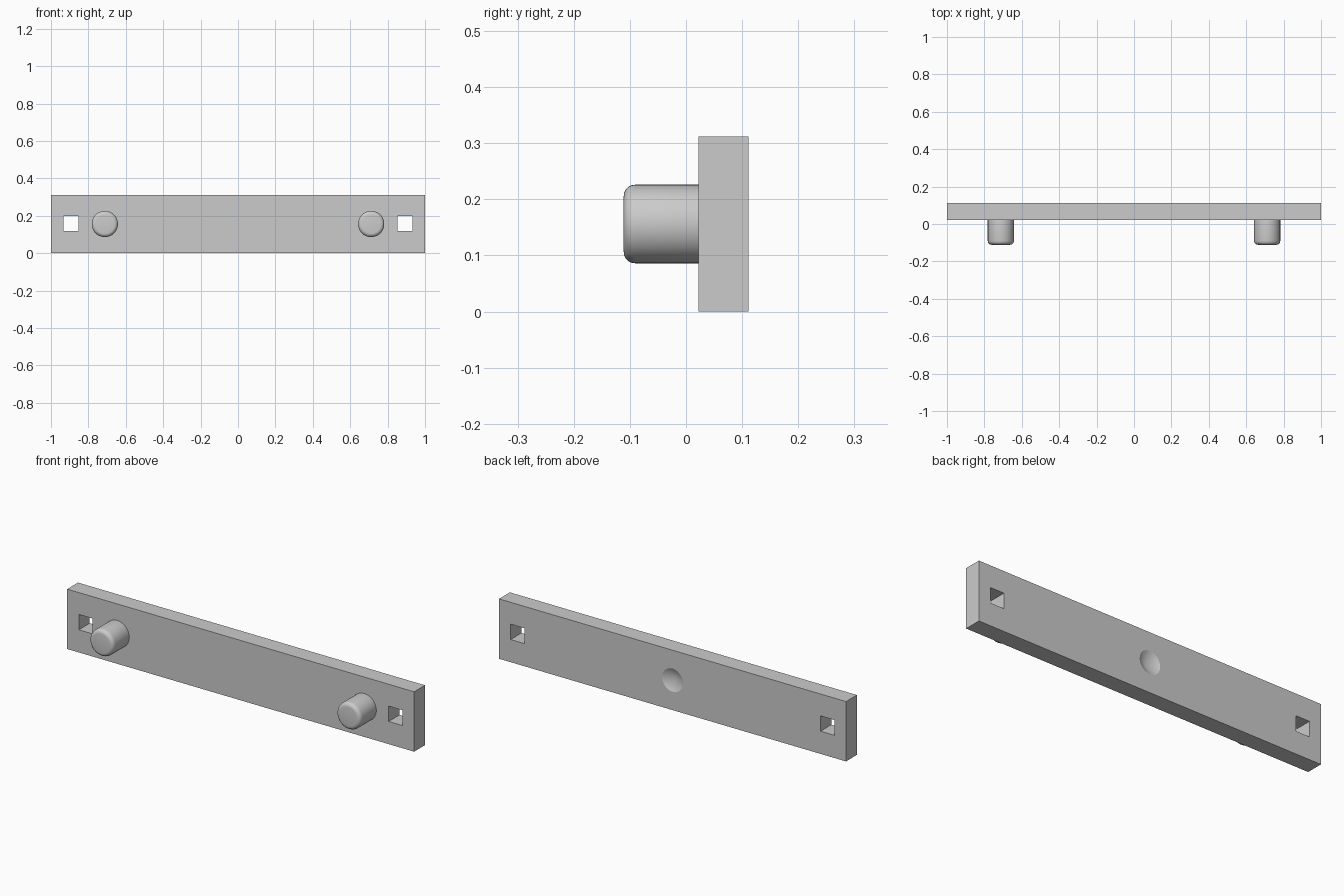
import bpy, math

if "Cube" in bpy.data.objects:
    bpy.data.objects.remove(bpy.data.objects["Cube"], do_unlink=True)

# Main dimensions
LENGTH, HEIGHT = 2.0, 0.312
FRONT, BACK = 0.022, 0.111
MID_Z = HEIGHT / 2

gray = bpy.data.materials.new("light gray")
gray.use_nodes = True
COLOR = (0.6, 0.6, 0.6, 1)
gray.diffuse_color = COLOR
gray.node_tree.nodes["Principled BSDF"].inputs["Base Color"].default_value = COLOR


def box(name, center, size):
    bpy.ops.mesh.primitive_cube_add(size=1, location=center)
    ob = bpy.context.object
    ob.name = name
    ob.scale = size
    bpy.ops.object.transform_apply(location=False, rotation=False, scale=True)
    return ob


def apply_modifier(ob, mod):
    bpy.ops.object.select_all(action='DESELECT')
    ob.select_set(True)
    bpy.context.view_layer.objects.active = ob
    bpy.ops.object.modifier_apply(modifier=mod.name)


def cut(target, cutter):
    cutter.hide_render = True
    mod = target.modifiers.new("cut", 'BOOLEAN')
    mod.operation = 'DIFFERENCE'
    mod.solver = 'EXACT'
    mod.object = cutter
    apply_modifier(target, mod)
    bpy.data.objects.remove(cutter, do_unlink=True)


# Flat bar
bar = box("bar", (0, (FRONT + BACK) / 2, MID_Z), (LENGTH, BACK - FRONT, HEIGHT))
bar.data.materials.append(gray)

# Square through holes near the ends
for side in (-1, 1):
    cut(bar, box("hole_cutter", (side * 0.893, (FRONT + BACK) / 2, MID_Z + 0.002),
                 (0.08, 0.3, 0.08)))

# Shallow conical dimple in the middle of the back, apex pointing forward
RADIUS, DEPTH = 0.06, 0.03
bpy.ops.mesh.primitive_cone_add(vertices=48, radius1=2 * RADIUS, radius2=0, depth=2 * DEPTH,
                                location=(0, BACK, MID_Z), rotation=(math.pi / 2, 0, 0))
cut(bar, bpy.context.object)
bpy.ops.object.shade_smooth_by_angle(angle=math.radians(20))

# Round pegs on the front, with rounded ends
for side, name in ((-1, "right_peg"), (1, "left_peg")):
    tip, root = -BACK, FRONT + 0.03
    bpy.ops.mesh.primitive_cylinder_add(vertices=48, radius=0.07, depth=root - tip,
                                        location=(side * 0.712, (tip + root) / 2, MID_Z),
                                        rotation=(math.pi / 2, 0, 0))
    peg = bpy.context.object
    peg.name = name
    peg.data.materials.append(gray)
    bevel = peg.modifiers.new("rounded_end", 'BEVEL')
    bevel.width = 0.02
    bevel.segments = 5
    bevel.limit_method = 'ANGLE'
    bevel.angle_limit = math.radians(40)
    apply_modifier(peg, bevel)
    bpy.ops.object.shade_smooth_by_angle(angle=math.radians(30))
